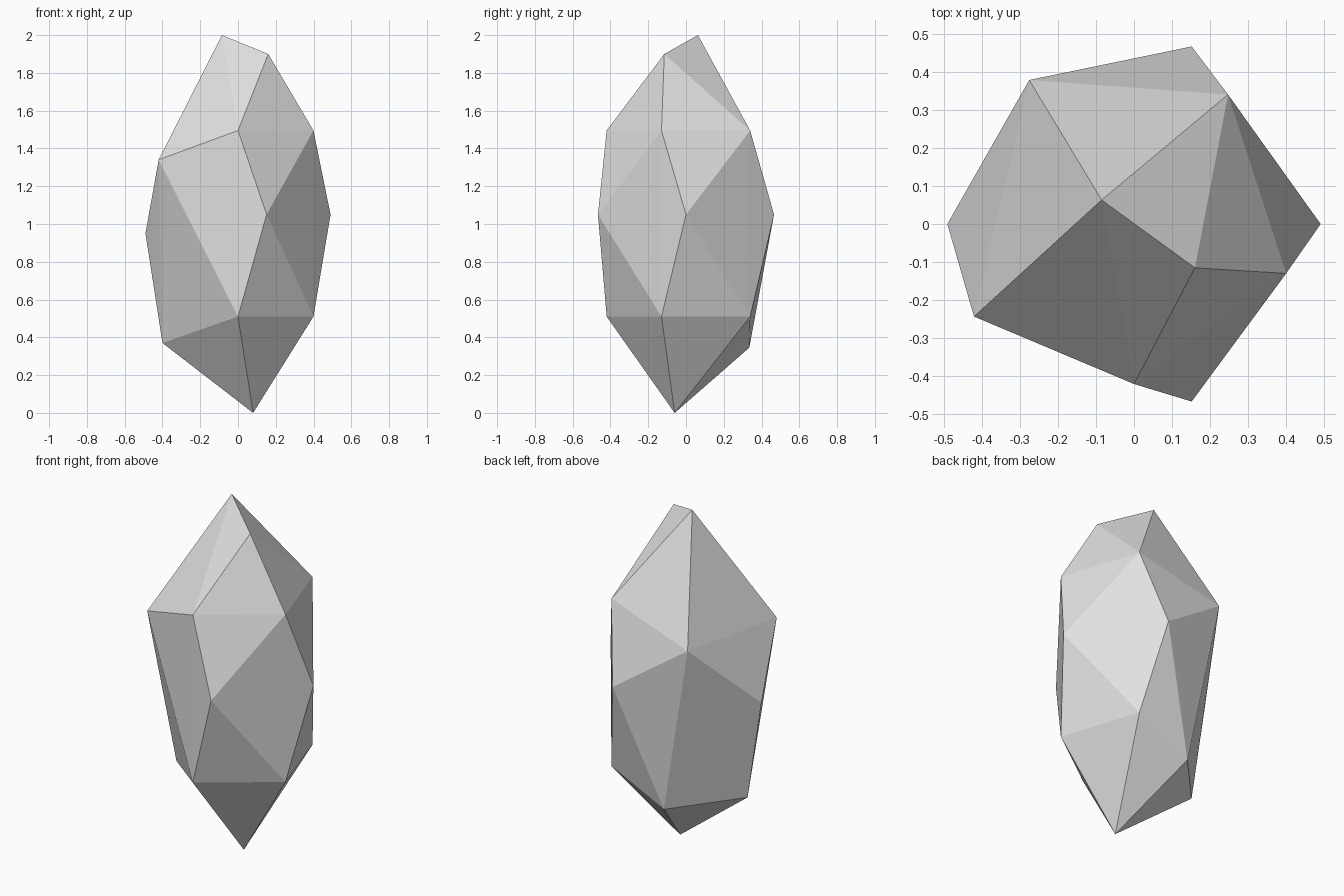
import bpy
import bmesh
from math import cos, sin, radians
from mathutils import Vector

default_cube = bpy.data.objects.get("Cube")
if default_cube:
    bpy.data.objects.remove(default_cube, do_unlink=True)


def ring(radius, height, angles):
    """Corner points on a horizontal circle, angles in degrees."""
    return [Vector((radius * cos(radians(a)), radius * sin(radians(a)), height))
            for a in angles]


def make_material(name, value):
    material = bpy.data.materials.new(name)
    material.use_nodes = True
    colour = (value, value, value, 1.0)
    material.diffuse_color = colour
    material.node_tree.nodes["Principled BSDF"].inputs["Base Color"].default_value = colour
    return material


# Regular corners: girdle points between matching upper and lower shoulders
shoulder_angles = (-90, -18, 54)
corners = ring(0.42, 1.495, shoulder_angles)
corners += ring(0.42, 0.51, shoulder_angles)
corners += ring(0.49, 1.05, (-72, 0, 72))

# Chipped corners: slanted crown, broken shoulders and the lower point
corners += [Vector(p) for p in (
    (-0.085, 0.063, 2.0), (0.16, -0.115, 1.9),
    (-0.42, -0.243, 1.34), (-0.275, 0.378, 1.34),
    (-0.49, 0, 0.95),
    (-0.4, 0, 0.37), (-0.09, 0.335, 0.345),
    (0.08, -0.06, 0),
)]

# Flat facets wrapped tightly around the corners
bm = bmesh.new()
for corner in corners:
    bm.verts.new(corner)
bmesh.ops.convex_hull(bm, input=bm.verts[:])
loose = [v for v in bm.verts if not v.link_faces]
bmesh.ops.delete(bm, geom=loose, context="VERTS")
bmesh.ops.recalc_face_normals(bm, faces=bm.faces[:])
for face in bm.faces:
    face.smooth = False

mesh = bpy.data.meshes.new("crystal_stone")
bm.to_mesh(mesh)
bm.free()
mesh.materials.append(make_material("pale grey stone", 0.75))

stone = bpy.data.objects.new("crystal_stone", mesh)
bpy.context.collection.objects.link(stone)
